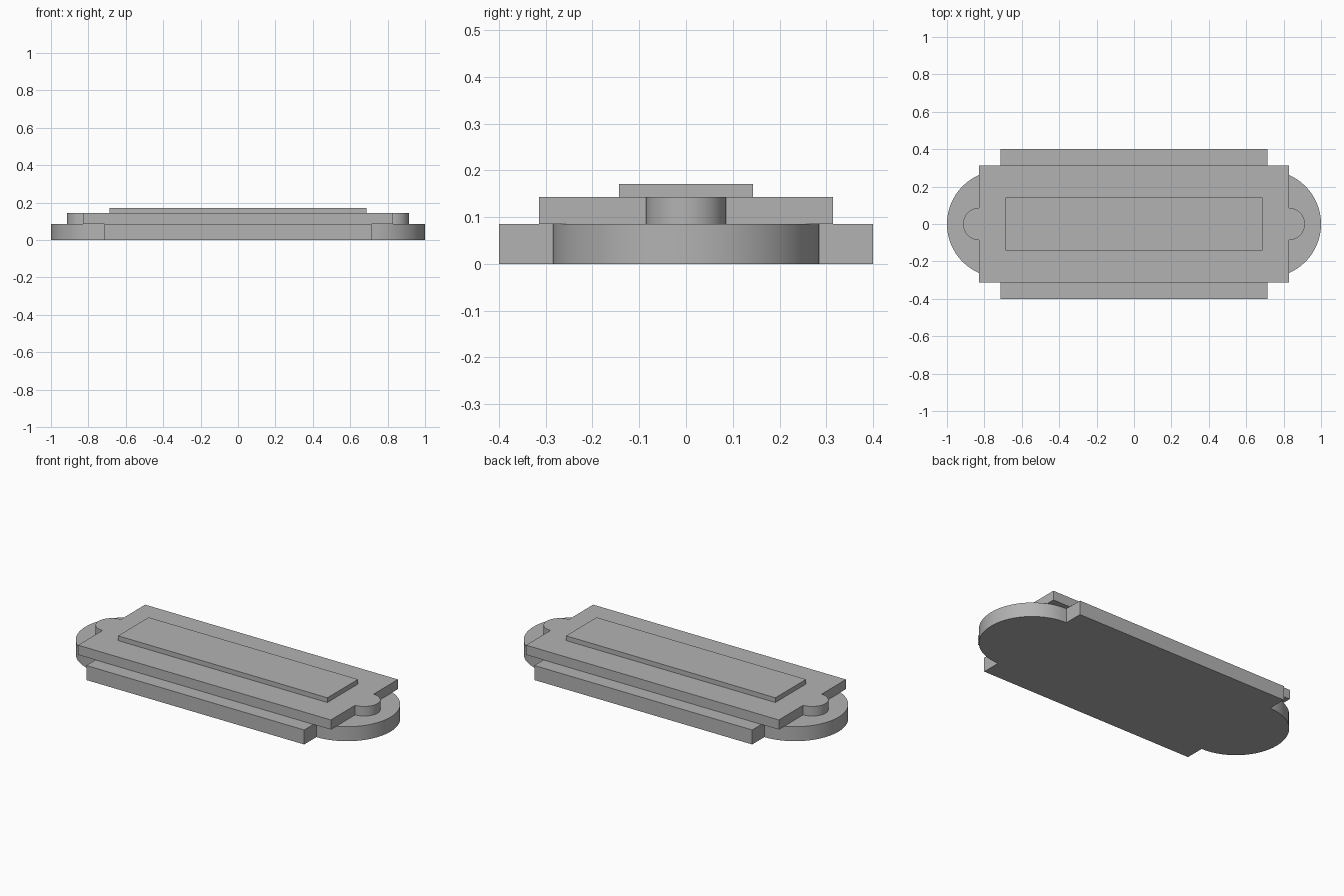
import bpy
import bmesh
import math

cube = bpy.data.objects.get("Cube")
if cube:
    bpy.data.objects.remove(cube, do_unlink=True)

# Single grey finish
grey = bpy.data.materials.new("plain grey")
grey.use_nodes = True
colour = (0.45, 0.45, 0.45, 1)
grey.diffuse_color = colour
grey.node_tree.nodes["Principled BSDF"].inputs["Base Color"].default_value = colour


def tabbed_outline(half_x, half_y, radius=0, steps=32):
    """Rectangle with an optional half-round tab centred on each short end."""
    points = []
    for side in (1, -1):
        points.append((side * half_x, -side * half_y))
        if radius:
            for i in range(steps + 1):
                a = math.pi * (i / steps - 0.5)
                points.append((side * (half_x + radius * math.cos(a)),
                               side * radius * math.sin(a)))
        points.append((side * half_x, side * half_y))
    return points


def slab(name, outline, bottom, top):
    """Extrude an outline into a flat plate."""
    bm = bmesh.new()
    face = bm.faces.new([bm.verts.new((x, y, bottom)) for x, y in outline])
    extruded = bmesh.ops.extrude_face_region(bm, geom=[face], use_keep_orig=True)
    verts = [v for v in extruded["geom"] if isinstance(v, bmesh.types.BMVert)]
    bmesh.ops.translate(bm, verts=verts, vec=(0, 0, top - bottom))
    bmesh.ops.recalc_face_normals(bm, faces=bm.faces)
    mesh = bpy.data.meshes.new(name)
    bm.to_mesh(mesh)
    bm.free()
    mesh.materials.append(grey)
    obj = bpy.data.objects.new(name, mesh)
    bpy.context.collection.objects.link(obj)
    return obj


# Three stacked plates, the lower two with rounded ends
plates = [
    slab("base_plate", tabbed_outline(0.714, 0.4, 0.286), 0, 0.086),
    slab("middle_plate", tabbed_outline(0.828, 0.314, 0.086), 0.086, 0.143),
    slab("top_panel", tabbed_outline(0.686, 0.143), 0.143, 0.171),
]

# Smooth rounded walls, sharp corners
bpy.ops.object.select_all(action="DESELECT")
for plate in plates:
    plate.select_set(True)
bpy.context.view_layer.objects.active = plates[0]
bpy.ops.object.shade_smooth_by_angle(angle=math.radians(30))
